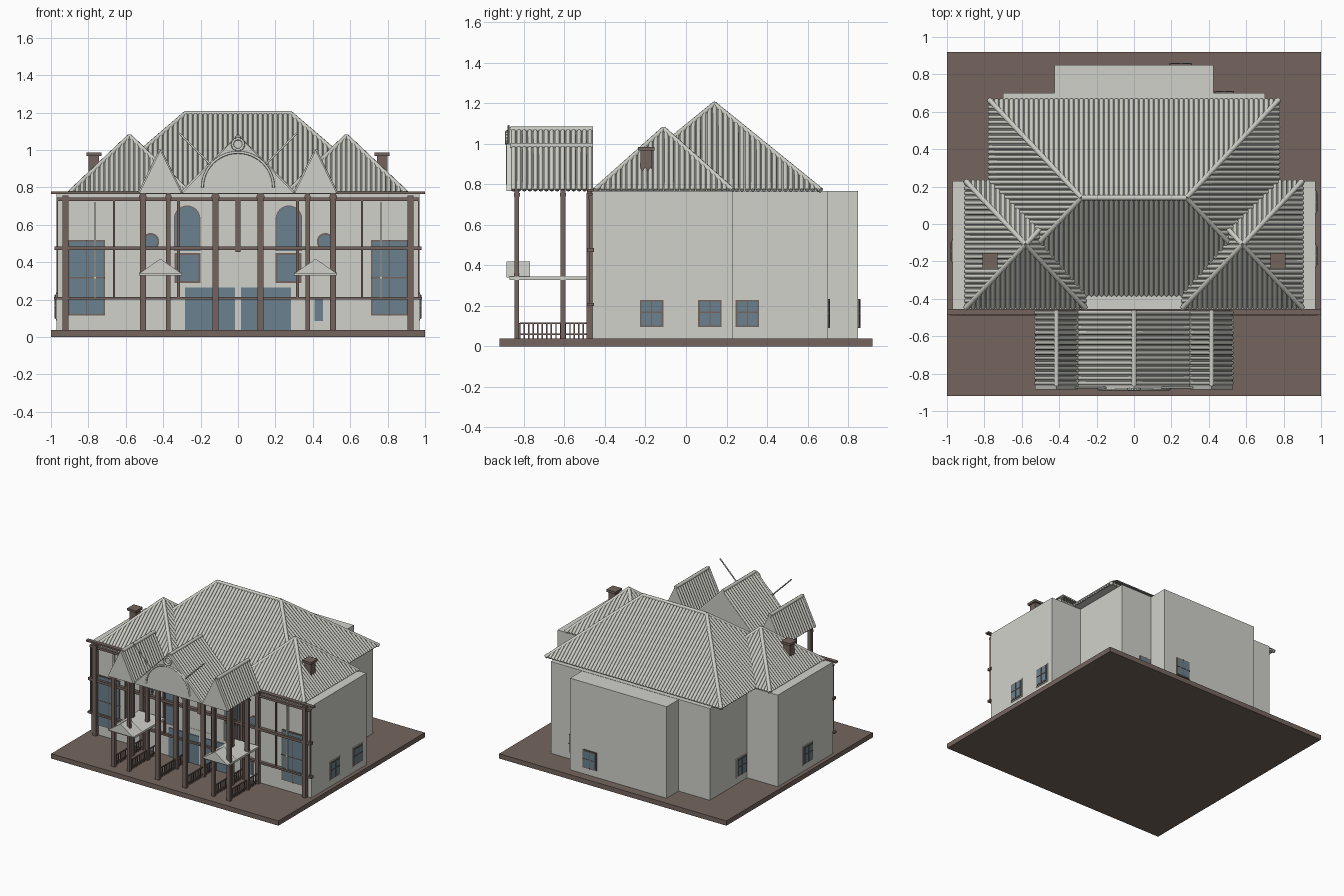
import bpy, bmesh, math
from mathutils import Vector as V

if "Cube" in bpy.data.objects:
    bpy.data.objects.remove(bpy.data.objects["Cube"])


def material(name, col):
    m = bpy.data.materials.new(name)
    m.diffuse_color = (*col, 1)
    m.use_nodes = True
    m.node_tree.nodes["Principled BSDF"].inputs["Base Color"].default_value = m.diffuse_color
    return m


WALL = material("pale plaster", (0.64, 0.64, 0.60))
ROOF = material("pale roof tile", (0.60, 0.60, 0.555))
WOOD = material("brown timber", (0.178, 0.130, 0.113))
GLASS = material("blue grey glass", (0.145, 0.220, 0.275))


def finish(name, bm, mat):
    bmesh.ops.recalc_face_normals(bm, faces=bm.faces)
    me = bpy.data.meshes.new(name)
    bm.to_mesh(me)
    bm.free()
    me.materials.append(mat)
    ob = bpy.data.objects.new(name, me)
    bpy.context.collection.objects.link(ob)
    return ob


def add_box(bm, x0, x1, y0, y1, z0, z1):
    r = bmesh.ops.create_cube(bm, size=1)
    for v in r["verts"]:
        v.co = V(((x0, x1)[v.co.x > 0], (y0, y1)[v.co.y > 0], (z0, z1)[v.co.z > 0]))


def box(name, x0, x1, y0, y1, z0, z1, mat):
    bm = bmesh.new()
    add_box(bm, x0, x1, y0, y1, z0, z1)
    return finish(name, bm, mat)


def extrude_xz(name, pts, y0, y1, mat):
    bm = bmesh.new()
    f = bm.faces.new([bm.verts.new((x, y0, z)) for x, z in pts])
    r = bmesh.ops.extrude_face_region(bm, geom=[f])
    for v in r["geom"]:
        if isinstance(v, bmesh.types.BMVert):
            v.co.y = y1
    return finish(name, bm, mat)


def tube(bm, p, q, r, n=8):
    d = q - p
    if d.length < 0.01:
        return
    m = d.to_track_quat('Z', 'Y').to_matrix().to_4x4()
    m.translation = (p + q) / 2
    res = bmesh.ops.create_cone(bm, cap_ends=True, segments=n, radius1=r, radius2=r,
                                depth=d.length, matrix=m)
    for f in {f for v in res["verts"] for f in v.link_faces}:
        f.smooth = len(f.verts) == 4


def rods(name, pairs, r, mat):
    bm = bmesh.new()
    for p, q in pairs:
        tube(bm, V(p), V(q), r)
    return finish(name, bm, mat)


def tiled(name, slopes, caps, pitch=0.0265, r=0.0108):
    """Solid roof body, half-round tile rows on each slope, and ridge caps."""
    bm = bmesh.new()
    for p in {tuple(p) for s in slopes for p in s}:
        bm.verts.new(p)
    bmesh.ops.convex_hull(bm, input=bm.verts[:])
    finish(name + "_body", bm, ROOF)
    bm = bmesh.new()
    for s in slopes:
        a, b, c, d = (V(p) for p in s)      # eave a-b, ridge c (above a) to d (above b)
        L = (b - a).length
        e = (b - a) / L
        uc, ud = (c - a).dot(e), (d - a).dot(e)
        up = (c - a) - e * uc
        n = round(L / pitch)
        for i in range(n):
            u = (i + 0.5) * L / n
            t = min(1, u / uc if uc > 1e-4 else 1, (L - u) / (L - ud) if L - ud > 1e-4 else 1)
            tube(bm, a + e * u, a + e * u + up * t, r)
    for p, q in caps:
        tube(bm, V(p), V(q), 0.014)
    finish(name + "_tiles", bm, ROOF)


def hip(name, x0, x1, y0, y1, z, rx0, rx1, ry, rz):
    A, B, C, D = (x0, y0, z), (x1, y0, z), (x1, y1, z), (x0, y1, z)
    P, Q = (rx0, ry, rz), (rx1, ry, rz)
    caps = [(A, P), (D, P), (B, Q), (C, Q), (P, Q)]
    tiled(name, [(A, B, P, Q), (C, D, Q, P), (B, C, Q, Q), (D, A, P, P)], caps)


def gable(name, cx, w, y0, y1, z, rz):
    A, B = (cx - w, y0, z), (cx + w, y0, z)
    C, D = (cx + w, y1, z), (cx - w, y1, z)
    P, Q = (cx, y0, rz), (cx, y1, rz)
    tiled(name, [(D, A, Q, P), (B, C, P, Q)], [(P, Q)])


def side_window(name, s, x, y):
    for part, g, t, m in (("trim", 0.066, 0.004, WALL), ("frame", 0.058, 0.007, WOOD),
                          ("glass", 0.050, 0.009, GLASS)):
        xs = sorted((s * x, s * (x + t)))
        box(f"{name}_{part}", *xs, y - g, y + g, 0.095 - (g - 0.058), 0.23 + (g - 0.058), m)
    xs = sorted((s * x, s * (x + 0.012)))
    box(name + "_mullion", *xs, y - 0.003, y + 0.003, 0.1, 0.225, WOOD)
    box(name + "_crossbar", *xs, y - 0.05, y + 0.05, 0.165, 0.171, WOOD)


def flat_window(name, x0, x1, z0, z1, y, s, b=0.008, bars=1):
    """Framed window on a front (s=-1) or back (s=1) wall."""
    ys = lambda t: sorted((y, y + s * t))
    box(name + "_frame", x0, x1, *ys(0.006), z0, z1, WOOD)
    box(name + "_glass", x0 + b, x1 - b, *ys(0.009), z0 + b, z1 - b, GLASS)
    cx = (x0 + x1) / 2
    if bars:
        box(name + "_mullion", cx - 0.003, cx + 0.003, *ys(0.011), z0, z1, WOOD)
        cz = (z0 + z1) / 2
        box(name + "_crossbar", x0, x1, *ys(0.011), cz - 0.003, cz + 0.003, WOOD)


# Ground slab and wall blocks
T = 0.768
FY = -0.46
box("base_slab", -1, 1, -0.92, 0.92, 0, 0.038, WOOD)
box("main_walls", -0.70, 0.70, FY, 0.70, 0.03, T, WALL)
box("wing_walls", -0.97, 0.97, FY - 0.001, 0.23, 0.03, T - 0.001, WALL)
box("rear_block", -0.425, 0.425, 0.6, 0.85, 0.03, T - 0.002, WALL)

# Roofs
hip("main_roof", -0.775, 0.775, -0.38, 0.665, 0.77, -0.28, 0.28, 0.14, 1.195)
for s, side in ((-1, "left"), (1, "right")):
    xs = sorted((s * 0.26, s * 0.90))
    hip(side + "_wing_roof", *xs, -0.45, 0.23, 0.77, s * 0.58, s * 0.58, -0.11, 1.072)
    gable(side + "_porch_roof", s * 0.415, 0.108, -0.865, -0.46, 0.772, 0.99)
    extrude_xz(side + "_porch_gable", [(s * 0.415 - 0.113, 0.768), (s * 0.415 + 0.113, 0.768),
               (s * 0.415, 1.0)], -0.885, -0.86, WALL)
gable("centre_porch_roof", 0, 0.295, -0.865, -0.46, 0.772, 1.07)

# Centre gable face with arch, ring and crossing struts
extrude_xz("centre_gable", [(-0.30, 0.768), (0.30, 0.768), (0, 1.08)], -0.88, -0.86, WALL)
arc = [(0.19 * math.cos(math.pi * i / 24), -0.882, 0.80 + 0.187 * math.sin(math.pi * i / 24))
       for i in range(25)]
rods("gable_arch", list(zip(arc, arc[1:])), 0.007, WALL)
ring = [(0.03 * math.cos(math.pi * i / 8), -0.884, 1.03 + 0.03 * math.sin(math.pi * i / 8))
        for i in range(17)]
rods("gable_ring", list(zip(ring, ring[1:])), 0.008, WALL)
rods("gable_struts", [((0, -0.875, 0.775), (s * 0.315, -0.875, 1.09)) for s in (-1, 1)],
     0.005, WALL)

# Timber beams across the front
for i, (x, z0, z1, y) in enumerate(((1.0, 0.765, 0.777, -0.485), (0.97, 0.727, 0.745, -0.482),
                                    (0.98, 0.465, 0.485, -0.488), (0.985, 0.2, 0.215, -0.485))):
    box(f"front_beam_{i}", -x, x, y, -0.455, z0, z1, WOOD)
box("centre_hanging_post", -0.013, 0.013, -0.49, FY, 0.455, 0.74, WOOD)

# Entrance doors
box("door_surround", -0.10, 0.10, -0.463, FY, 0.035, 0.31, WALL)
for s, side in ((-1, "left"), (1, "right")):
    M = lambda a, b: sorted((s * a, s * b))
    box(side + "_entrance_glass", *M(0.017, 0.283), -0.469, FY, 0.038, 0.265, GLASS)

    # Front windows
    flat_window(side + "_tall_window", *M(0.71, 0.91), 0.115, 0.518, FY, -1)
    flat_window(side + "_lower_window", *M(0.20, 0.34), 0.288, 0.45, FY, -1, 0.012, 0)
    cx = s * 0.272
    for nm, r, y, m in (("frame", 0.071, -0.465, WOOD), ("glass", 0.066, -0.469, GLASS)):
        pts = [(cx - r, 0.46), (cx + r, 0.46)]
        pts += [(cx + r * math.cos(math.pi * i / 16), 0.632 + r * math.sin(math.pi * i / 16))
                for i in range(17)]
        extrude_xz(f"{side}_arched_window_{nm}", pts, FY, y, m)
    for nm, r, y, m in (("frame", 0.046, -0.467, WOOD), ("glass", 0.036, -0.469, GLASS)):
        pts = [(s * 0.467 + r * math.cos(math.pi * i / 12), 0.51 + r * math.sin(math.pi * i / 12))
               for i in range(24)]
        extrude_xz(f"{side}_round_window_{nm}", pts, FY, y, m)
    box(side + "_side_door", *M(0.37, 0.46), -0.467, FY, 0.038, 0.22, WALL)
    if s > 0:
        box("side_door_glass", 0.41, 0.455, -0.471, FY, 0.085, 0.215, GLASS)

    # Wall posts
    for i, (x, w, z0, z1, y) in enumerate(((0.922, 0.017, 0.03, 0.757, -0.49),
            (0.663, 0.005, 0.2, 0.74, -0.475), (0.967, 0.004, 0.2, 0.74, -0.475),
            (0.318, 0.007, 0.2, 0.74, -0.478))):
        box(f"{side}_wall_post_{i}", *M(x - w, x + w), y, FY, z0, z1, WOOD)
    box(side + "_pale_batten", *M(0.758, 0.770), -0.478, FY, 0.2, 0.72, WALL)

    # Porch posts and railings running front to back
    posts, rails = bmesh.new(), bmesh.new()
    for x, w in ((0.508, 0.016), (0.372, 0.012), (0.12, 0.017)):
        for y in (-0.835, -0.607, -0.477):
            add_box(posts, *M(x - w, x + w), y - 0.012, y + 0.012, 0.03, 0.772)
            add_box(posts, *M(x - w - 0.004, x + w + 0.004), y - 0.015, y + 0.015, 0.74, 0.757)
        for y0, y1 in ((-0.82, -0.62), (-0.595, -0.485)):
            for z in (0.06, 0.115):
                add_box(rails, *M(x - 0.004, x + 0.004), y0, y1, z - 0.004, z + 0.004)
            n = round((y1 - y0) / 0.022)
            for i in range(n + 1):
                y = y0 + (y1 - y0) * i / n
                add_box(rails, *M(x - 0.003, x + 0.003), y - 0.003, y + 0.003, 0.038, 0.115)
    finish(side + "_porch_posts", posts, WOOD)
    finish(side + "_porch_railings", rails, WOOD)

    # Small canopy with a low pediment
    box(side + "_canopy_slab", *M(0.30, 0.53), -0.872, -0.49, 0.328, 0.344, WALL)
    extrude_xz(side + "_canopy_pediment", [(s * 0.415 - 0.113, 0.34), (s * 0.415 + 0.113, 0.34),
               (s * 0.415, 0.418)], -0.886, -0.77, WALL)

    # Chimney
    box(side + "_chimney", *M(0.742, 0.798), -0.225, -0.167, 0.85, 0.97, WOOD)
    box(side + "_chimney_cap", *M(0.73, 0.81), -0.237, -0.155, 0.967, 0.985, WOOD)

    # Side windows
    side_window(side + "_wing_window", s, 0.97, -0.17 if s > 0 else -0.145)
    side_window(side + "_main_window", s, 0.70, 0.303)
side_window("right_wing_rear_window", 1, 0.97, 0.118)

# Rear windows
flat_window("rear_block_window", 0.19, 0.31, 0.09, 0.235, 0.85, 1)
flat_window("rear_wall_window", 0.43, 0.535, 0.09, 0.235, 0.70, 1)
